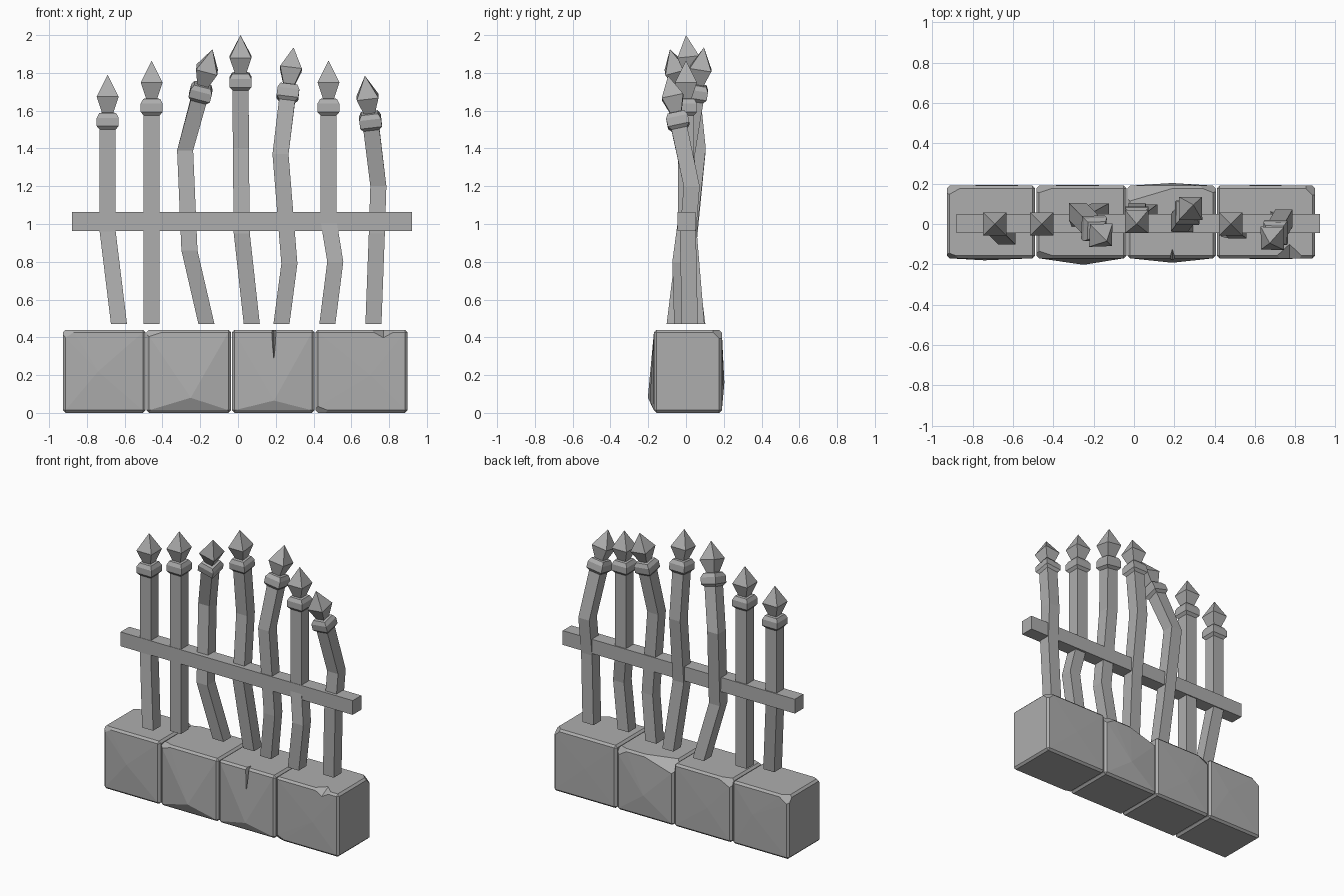
import bpy
import bmesh
from mathutils import Vector

if "Cube" in bpy.data.objects:
    bpy.data.objects.remove(bpy.data.objects["Cube"])

# One weathered grey for iron and stone
grey = bpy.data.materials.new("weathered_grey")
grey.use_nodes = True
colour = (0.42, 0.42, 0.42, 1)
grey.diffuse_color = colour
grey.node_tree.nodes["Principled BSDF"].inputs["Base Color"].default_value = colour


def finish(bm, name):
    bmesh.ops.recalc_face_normals(bm, faces=bm.faces)
    mesh = bpy.data.meshes.new(name)
    bm.to_mesh(mesh)
    bm.free()
    mesh.materials.append(grey)
    obj = bpy.data.objects.new(name, mesh)
    bpy.context.collection.objects.link(obj)
    return obj


def box(lo, hi):
    bm = bmesh.new()
    bmesh.ops.create_cube(bm, size=1)
    lo, hi = Vector(lo), Vector(hi)
    for v in bm.verts:
        v.co = (lo + hi) / 2 + v.co * (hi - lo)
    return bm


SQUARE = [(-1, -1), (1, -1), (1, 1), (-1, 1)]
SHAFT = 0.0425
# Collar and spear head: distance below the tip, half width
HEAD = [(0.29, SHAFT), (0.272, 0.058), (0.228, 0.058), (0.203, 0.045),
        (0.2, 0.03), (0.116, 0.058)]


def picket(name, knots, tip):
    """Square bar bent through the knots, with a collar and spear head."""
    bm = bmesh.new()
    tip = Vector(tip)
    axis = (tip - Vector(knots[-1])).normalized()
    turn = Vector((0, 0, 1)).rotation_difference(axis)
    rings = [[bm.verts.new(Vector(k) + Vector((a, b, 0)) * SHAFT) for a, b in SQUARE]
             for k in knots]
    for drop, half in HEAD:
        rings.append([bm.verts.new(tip - axis * drop + turn @ Vector((a * half, b * half, 0)))
                      for a, b in SQUARE])
    point = bm.verts.new(tip)
    bm.faces.new(rings[0])
    for low, high in zip(rings, rings[1:]):
        for i in range(4):
            j = (i + 1) % 4
            bm.faces.new((low[i], low[j], high[j], high[i]))
    for i in range(4):
        bm.faces.new((rings[-1][i], rings[-1][(i + 1) % 4], point))
    finish(bm, name)


# Bent and straight pickets, from the model's right to its left
FOOT = 0.47
picket("picket_1", [(-0.63, -0.06, FOOT), (-0.69, 0, 0.96)], (-0.69, 0, 1.79))
picket("picket_2", [(-0.457, 0, FOOT)], (-0.457, 0, 1.865))
picket("picket_3", [(-0.167, 0.06, FOOT), (-0.257, 0.01, 0.86), (-0.28, 0.062, 1.39)],
       (-0.135, -0.085, 1.925))
picket("picket_4", [(0.073, 0.055, FOOT), (0.02, 0.015, 0.95), (0.015, 0.062, 1.4)],
       (0.013, 0, 2))
picket("picket_5", [(0.23, 0.02, FOOT), (0.272, 0, 0.79), (0.225, 0.005, 1.37)],
       (0.294, 0.095, 1.935))
picket("picket_6", [(0.473, -0.02, FOOT), (0.515, -0.03, 0.8), (0.479, 0, 1.02)],
       (0.479, 0, 1.865))
picket("picket_7", [(0.717, 0.02, FOOT), (0.735, 0.01, 0.95), (0.743, 0.03, 1.2)],
       (0.672, -0.095, 1.785))

# Cross rail
finish(box((-0.88, -0.045, 0.963), (0.922, 0.05, 1.063)), "cross_rail")

TOP, FRONT, BACK = 0.44, -0.17, 0.19


def stone(name, x0, x1, front_bulge, back_bulge, chips):
    """Chamfered block with knocked-off corners and uneven front and back."""
    bm = box((x0, FRONT, 0), (x1, BACK, TOP))
    bmesh.ops.bevel(bm, geom=bm.edges[:], offset=0.014, segments=1, affect='EDGES')
    for side_x, side_y, side_z, dx, dy, dz in chips:
        corner = Vector((x1 if side_x > 0 else x0, BACK if side_y > 0 else FRONT,
                         TOP if side_z > 0 else 0))
        normal = Vector((side_x / dx, side_y / dy, side_z / dz))
        cut = bmesh.ops.bisect_plane(bm, geom=bm.verts[:] + bm.edges[:] + bm.faces[:],
                                     plane_co=corner - Vector((side_x * dx, 0, 0)),
                                     plane_no=normal, clear_outer=True)
        edges = [e for e in cut["geom_cut"] if isinstance(e, bmesh.types.BMEdge)]
        bmesh.ops.holes_fill(bm, edges=edges, sides=0)
    bm.normal_update()
    for sign, bulge in ((-1, front_bulge), (1, back_bulge)):
        face = max(bm.faces, key=lambda f: f.normal.y * sign * f.calc_area())
        centre = bmesh.ops.poke(bm, faces=[face])["verts"][0]
        centre.co = bulge
    return finish(bm, name)


def notch(block, centre, size):
    """Cut a wedge-shaped dent with a hidden diamond."""
    bm = bmesh.new()
    bmesh.ops.create_icosphere(bm, subdivisions=1, radius=1)
    bm.clear()
    ends = [[bm.verts.new(Vector(centre) + Vector([s * size[k] if k == i else 0 for k in range(3)]))
             for s in (-1, 1)] for i in range(3)]
    for a in ends[0]:
        for b in ends[1]:
            for c in ends[2]:
                bm.faces.new((a, b, c))
    cutter = finish(bm, block.name + "_cutter")
    cutter.hide_render = True
    cutter.hide_viewport = True
    mod = block.modifiers.new("dent", 'BOOLEAN')
    mod.operation = 'DIFFERENCE'
    mod.solver = 'EXACT'
    mod.object = cutter


# Foundation stones
stone("stone_1", -0.927, -0.49, (-0.74, -0.18, 0.22), (-0.65, 0.194, 0.25),
      [(-1, 1, 1, 0.09, 0.05, 0.06), (-1, -1, 1, 0.08, 0.03, 0.05)])
stone("stone_2", -0.484, -0.037, (-0.25, -0.202, 0.08), (-0.3, 0.194, 0.2),
      [(-1, -1, 1, 0.12, 0.04, 0.04), (-1, 1, 1, 0.12, 0.04, 0.06)])
split_stone = stone("stone_3", -0.033, 0.405, (0.19, -0.192, 0.065), (0.19, 0.203, 0.16),
                    [(-1, 1, 1, 0.27, 0.08, 0.08), (1, 1, 1, 0.1, 0.04, 0.06)])
end_stone = stone("stone_4", 0.41, 0.897, (0.7, -0.174, 0.2), (0.65, 0.193, 0.22),
                  [(1, 1, 1, 0.06, 0.06, 0.06), (-1, -1, -1, 0.1, 0.03, 0.04)])
notch(split_stone, (0.19, -0.175, TOP), (0.014, 0.05, 0.17))
notch(end_stone, (0.77, -0.175, TOP), (0.08, 0.075, 0.045))
